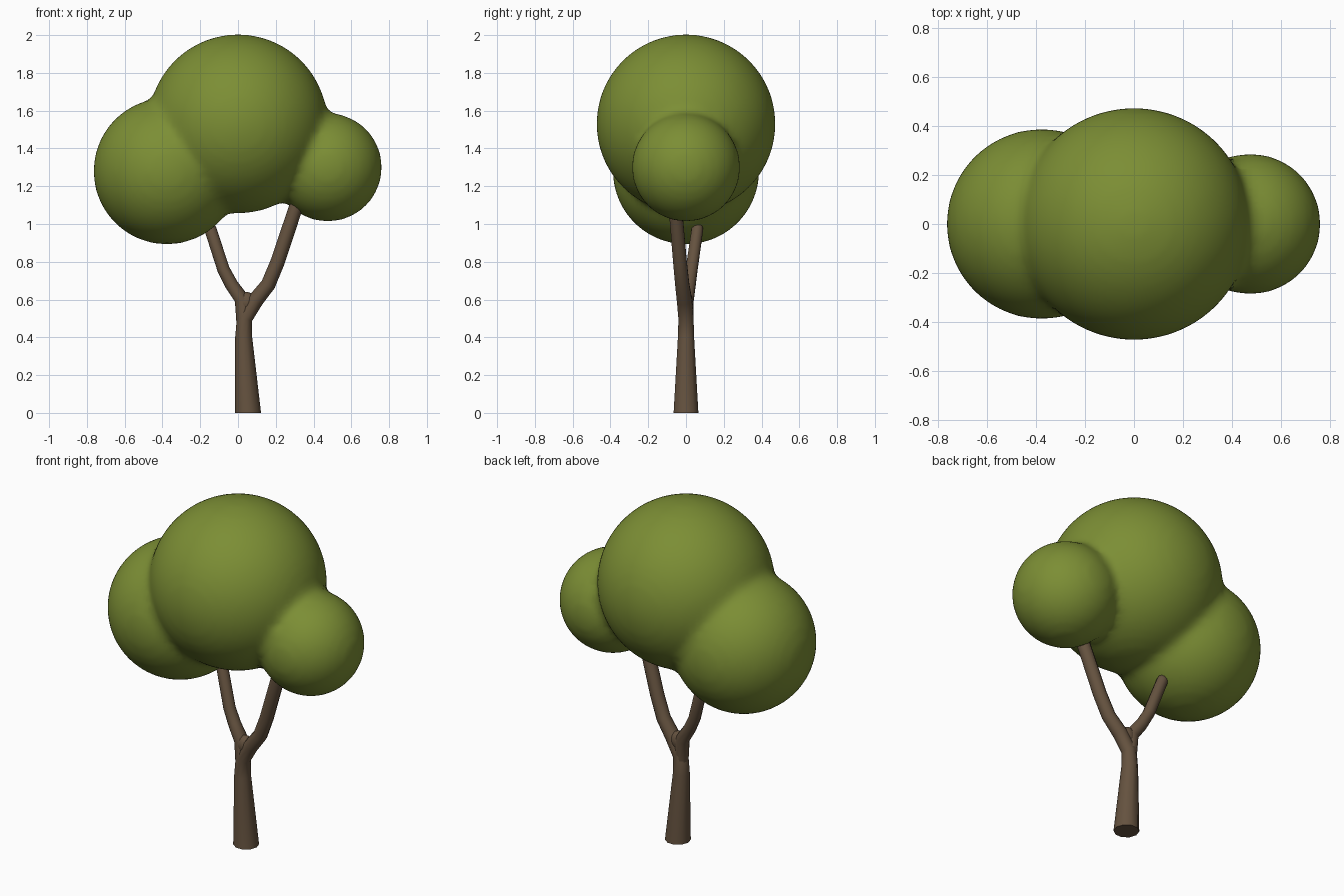
import bpy, bmesh, math
from mathutils import Vector, Matrix

if "Cube" in bpy.data.objects:
    bpy.data.objects.remove(bpy.data.objects["Cube"])


def material(name, rgb):
    m = bpy.data.materials.new(name)
    m.diffuse_color = (*rgb, 1)
    m.use_nodes = True
    m.node_tree.nodes["Principled BSDF"].inputs["Base Color"].default_value = m.diffuse_color
    return m


bark = material("bark", (0.13, 0.085, 0.05))
leaf = material("leaf", (0.20, 0.27, 0.035))


def finish(name, bm, mat):
    bmesh.ops.recalc_face_normals(bm, faces=bm.faces)
    me = bpy.data.meshes.new(name)
    bm.to_mesh(me)
    bm.free()
    me.materials.append(mat)
    ob = bpy.data.objects.new(name, me)
    bpy.context.collection.objects.link(ob)
    bpy.ops.object.select_all(action='DESELECT')
    ob.select_set(True)
    bpy.context.view_layer.objects.active = ob
    bpy.ops.object.shade_smooth_by_angle(angle=math.radians(50))
    return ob


def tube(name, path, sides=10):
    """Sweep a ring along (x, y, z, radius) points and cap both ends."""
    bm = bmesh.new()
    pts = [Vector(p[:3]) for p in path]
    rings = []
    for i, (c, p) in enumerate(zip(pts, path)):
        d = (pts[min(i + 1, len(pts) - 1)] - pts[max(i - 1, 0)]).normalized()
        if i == 0 and c.z == 0:
            d = Vector((0, 0, 1))
        u = Vector((0, 1, 0)).cross(d).normalized()
        v = d.cross(u)
        angles = [2 * math.pi * k / sides for k in range(sides)]
        rings.append([bm.verts.new(c + p[3] * (u * math.cos(a) + v * math.sin(a)))
                      for a in angles])
    for a, b in zip(rings, rings[1:]):
        for k in range(sides):
            n = (k + 1) % sides
            bm.faces.new((a[k], a[n], b[n], b[k]))
    bm.faces.new(rings[0])
    bm.faces.new(rings[-1])
    return finish(name, bm, bark)


# Trunk running into the right branch
tube("trunk_and_right_branch", [
    (0.053, 0, 0, 0.069), (0.030, 0, 0.40, 0.045), (0.035, 0, 0.50, 0.042),
    (0.092, -0.008, 0.595, 0.042), (0.16, -0.02, 0.68, 0.039),
    (0.21, -0.032, 0.80, 0.038), (0.30, -0.055, 1.07, 0.037),
    (0.32, -0.06, 1.13, 0.034)])

# Left branch with a rounded tip at the foliage
tube("left_branch", [
    (0.033, 0, 0.46, 0.040), (0.022, 0.003, 0.60, 0.040),
    (-0.035, 0.018, 0.68, 0.035), (-0.077, 0.03, 0.76, 0.033),
    (-0.145, 0.06, 0.97, 0.032), (-0.150, 0.062, 0.99, 0.027),
    (-0.153, 0.063, 1.0, 0.014)])

# Swelling that fills the fork
bm = bmesh.new()
bmesh.ops.create_icosphere(bm, subdivisions=3, radius=1,
                           matrix=Matrix.Translation((0.045, 0, 0.585))
                           @ Matrix.Diagonal((0.05, 0.039, 0.055, 1)))
finish("fork", bm, bark)

# Foliage: three balls fused and softened where they meet
bm = bmesh.new()
for x, z, r in ((0, 1.53, 0.474), (-0.377, 1.28, 0.388), (0.475, 1.3, 0.287)):
    bmesh.ops.create_icosphere(bm, subdivisions=5, radius=r,
                               matrix=Matrix.Translation((x, 0, z)))
foliage = finish("foliage", bm, leaf)
remesh = foliage.modifiers.new("fuse", 'REMESH')
remesh.mode = 'VOXEL'
remesh.voxel_size = 0.025
remesh.use_smooth_shade = True
soften = foliage.modifiers.new("soften", 'SMOOTH')
soften.factor = 0.5
soften.iterations = 8
